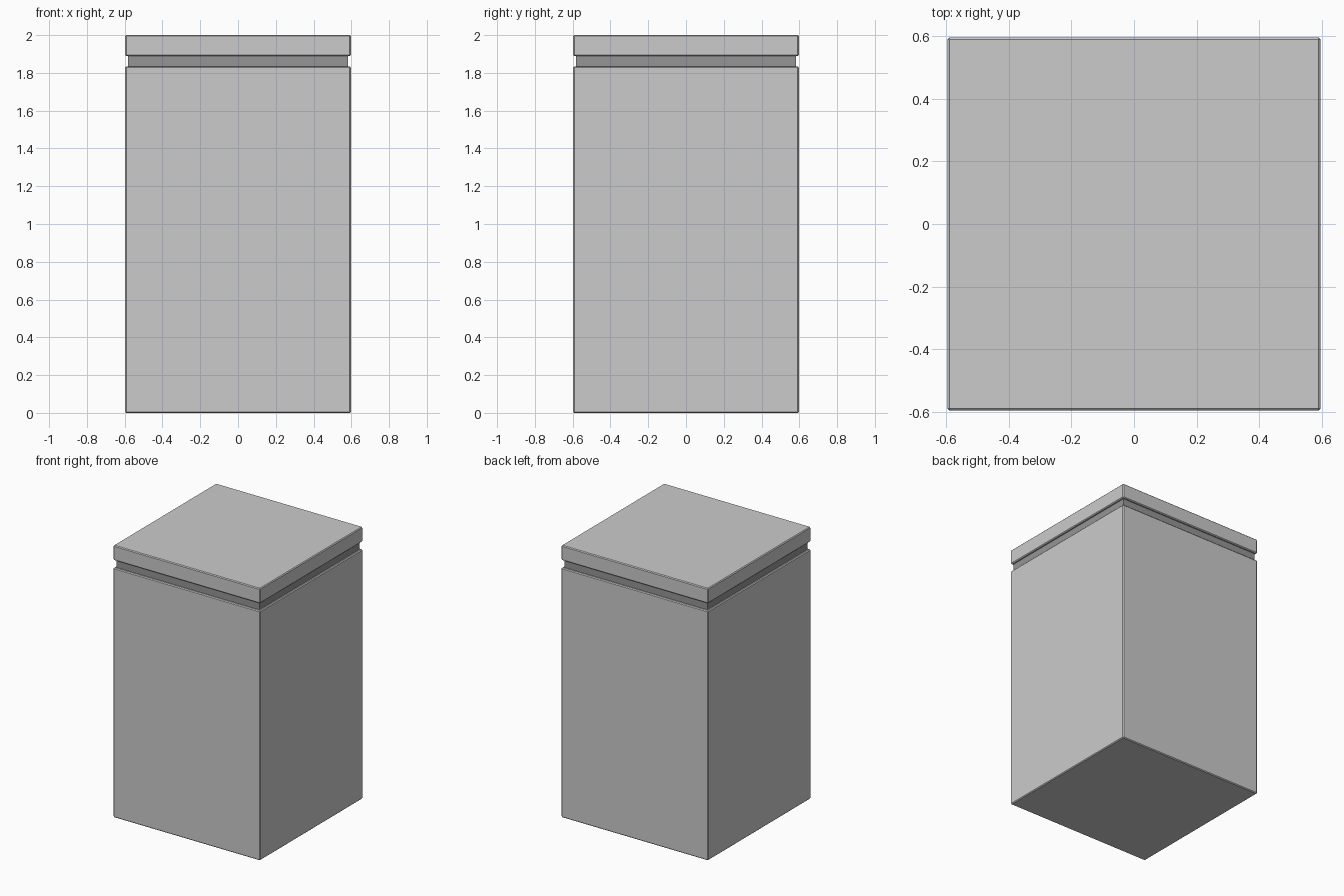
import bpy

if "Cube" in bpy.data.objects:
    bpy.data.objects.remove(bpy.data.objects["Cube"])


def box(name, half, z0, z1, bevel=0.0):
    bpy.ops.mesh.primitive_cube_add(size=2, location=(0, 0, (z0 + z1) / 2))
    ob = bpy.context.object
    ob.name = name
    ob.scale = (half, half, (z1 - z0) / 2)
    bpy.ops.object.transform_apply(location=False, rotation=False, scale=True)
    if bevel:
        mod = ob.modifiers.new("edge_bevel", 'BEVEL')
        mod.width = bevel
        mod.segments = 1
    return ob


# Main cabinet and lid share one footprint with fine chamfered edges
box("body", 0.597, 0.0, 1.835, 0.006)
box("lid", 0.597, 1.89, 2.0, 0.006)

# Dark recessed band between body and lid
band = box("recessed_band", 0.582, 1.83, 1.895)
dark = bpy.data.materials.new("dark_grey")
dark.diffuse_color = (0.3, 0.3, 0.3, 1)
dark.use_nodes = True
dark.node_tree.nodes["Principled BSDF"].inputs["Base Color"].default_value = dark.diffuse_color
band.data.materials.append(dark)
